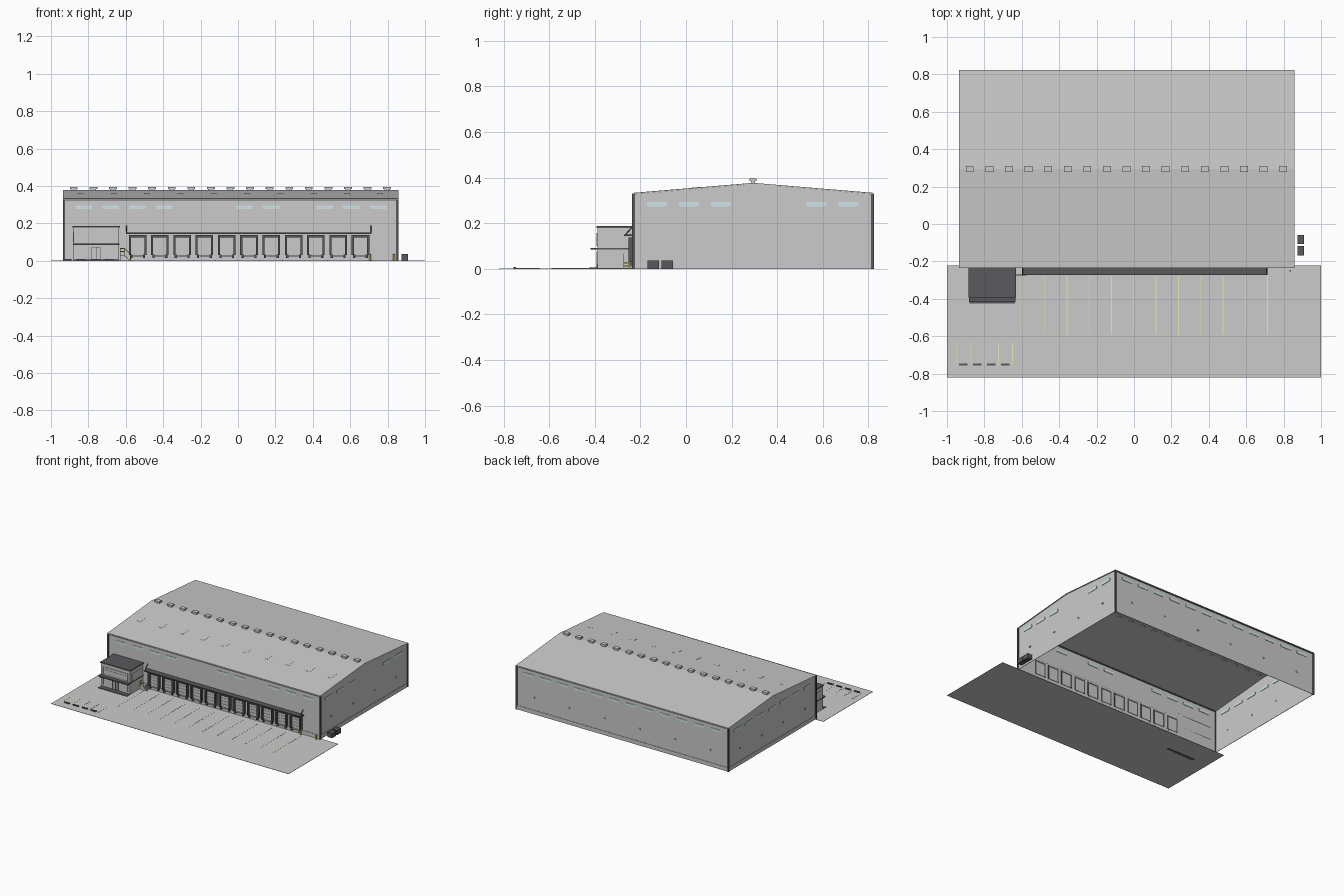
import bpy, bmesh, math
from mathutils import Vector

if "Cube" in bpy.data.objects:
    bpy.data.objects.remove(bpy.data.objects["Cube"])


def mat(name, r, g, b):
    m = bpy.data.materials.new(name)
    m.diffuse_color = (r, g, b, 1)
    m.use_nodes = True
    m.node_tree.nodes["Principled BSDF"].inputs["Base Color"].default_value = m.diffuse_color
    return m


DARK = mat("dark_trim", 0.10, 0.10, 0.11)
GLASS = mat("pale_glass", 0.62, 0.78, 0.82)
YELLOW = mat("safety_yellow", 0.85, 0.68, 0.10)
LIGHT = mat("pale_concrete", 0.75, 0.75, 0.72)
LINE = mat("line_paint", 0.85, 0.80, 0.45)


def finish(name, bm, m=None):
    bmesh.ops.recalc_face_normals(bm, faces=bm.faces)
    me = bpy.data.meshes.new(name)
    bm.to_mesh(me)
    bm.free()
    ob = bpy.data.objects.new(name, me)
    bpy.context.collection.objects.link(ob)
    if m:
        me.materials.append(m)
    return ob


def boxes(name, items, m=None):
    """One object from many boxes (x0, x1, y0, y1, z0, z1)."""
    bm = bmesh.new()
    for x0, x1, y0, y1, z0, z1 in items:
        vs = bmesh.ops.create_cube(bm, size=1)["verts"]
        for v in vs:
            v.co = Vector(((x0 + x1) / 2 + v.co.x * (x1 - x0),
                           (y0 + y1) / 2 + v.co.y * (y1 - y0),
                           (z0 + z1) / 2 + v.co.z * (z1 - z0)))
    return finish(name, bm, m)


def extrude_x(name, profile, x0, x1, m=None, open_bottom=False, ends=True):
    """Extrude a (y, z) outline along x."""
    bm = bmesh.new()
    a = [bm.verts.new((x0, y, z)) for y, z in profile]
    b = [bm.verts.new((x1, y, z)) for y, z in profile]
    n = len(profile)
    for i in range(n):
        if open_bottom and i == n - 1:
            continue
        j = (i + 1) % n
        bm.faces.new((a[i], a[j], b[j], b[i]))
    if ends:
        bm.faces.new(a)
        bm.faces.new(b)
    return finish(name, bm, m)


def rods(name, segs, r, m=None, sides=8):
    """Cylinders between pairs of points."""
    bm = bmesh.new()
    for p, q in segs:
        p, q = Vector(p), Vector(q)
        d = q - p
        vs = bmesh.ops.create_cone(bm, cap_ends=True, segments=sides, radius1=r,
                                   radius2=r, depth=d.length)["verts"]
        rot = d.to_track_quat('Z', 'Y')
        for v in vs:
            v.co = rot @ v.co + (p + q) / 2
    return finish(name, bm, m)


# main hall: open-bottomed gabled shell and roof
X0, X1, Y0, Y1 = -0.93, 0.852, -0.23, 0.818
YR, EAVE, RIDGE = 0.294, 0.328, 0.372
extrude_x("hall_walls", [(Y0, 0), (Y0, EAVE), (YR, RIDGE), (Y1, EAVE), (Y1, 0)],
          X0, X1, open_bottom=True)
extrude_x("hall_roof", [(Y0 - .005, EAVE), (YR, RIDGE), (Y1 + .005, EAVE),
                        (Y1 + .005, EAVE + .005), (YR, RIDGE + .005), (Y0 - .005, EAVE + .005)],
          X0 - .005, X1 + .005)
boxes("gutters", [(X0 - .004, X1 + .004, y - .005, y + .005, EAVE - .006, EAVE + .003)
                  for y in (Y0, Y1)], DARK)
boxes("corner_trims", [(x - .006, x + .006, y - .006, y + .006, 0, EAVE)
                       for x in (X0, X1) for y in (Y0, Y1)], DARK)
p = .003
boxes("plinth", [(X0 - p, X1 + p, Y0 - p, Y0, 0, .03), (X0 - p, X1 + p, Y1, Y1 + p, 0, .03),
                 (X0 - p, X0, Y0, Y1, 0, .03), (X1, X1 + p, Y0, Y1, 0, .03)], LIGHT)

# high-level window strips
front_w, side_w = [], []
for i in range(12):
    cx = -0.824 + .143 * i
    if i not in (4, 5, 8):
        front_w.append((cx - .044, cx + .044, Y0 - .003, Y0 + .003, .276, .296))
    front_w.append((cx - .044, cx + .044, Y1 - .003, Y1 + .003, .276, .296))
for i in range(7):
    cy = -0.127 + .14 * i
    if i not in (3, 4):
        side_w.append((X1 - .003, X1 + .003, cy - .044, cy + .044, .274, .294))
    side_w.append((X0 - .003, X0 + .003, cy - .044, cy + .044, .274, .294))
boxes("long_wall_windows", front_w, GLASS)
boxes("gable_windows", side_w, GLASS)

# wall lamps
lamps = [(x + s * .001 - .005, x + s * .001 + .005, y - .005, y + .005, .122, .131)
         for x, s in ((X0, -1), (X1, 1)) for y in (-.10, .162, .42, .68)]
lamps += [(x - .005, x + .005, Y1 - .002, Y1 + .006, .122, .131)
          for x in [-.78 + .297 * i for i in range(6)]]
boxes("wall_lamps", lamps, LIGHT)

# ridge vents: neck and wider cap
vx = [-.878 + .1047 * i for i in range(17)]
boxes("ridge_vent_necks", [(x - .015, x + .015, YR - .009, YR + .009, .366, .386) for x in vx])
boxes("ridge_vent_caps", [(x - .021, x + .021, YR - .015, YR + .015, .384, .395) for x in vx])

# flush skylights on the front slope
slope = (RIDGE - EAVE) / (YR - Y0)
for i in range(10):
    cx = -.842 + .178 * i
    zs = [EAVE + .005 + slope * (y - Y0) for y in (.01, .075)]
    extrude_x("skylight", [(.01, zs[0]), (.075, zs[1]), (.075, zs[1] + .001), (.01, zs[0] + .001)],
              cx - .016, cx + .016)

# loading doors with shelters, bumpers and canopy
shelter, door, ribs, bump, leveller = [], [], [], [], []
for i in range(11):
    c = -.537 + .1192 * i
    ys = Y0 - .022
    shelter += [(c - .047, c - .036, ys, Y0 + .003, .03, .137),
                (c + .036, c + .047, ys, Y0 + .003, .03, .137),
                (c - .047, c + .047, ys, Y0 + .003, .124, .137)]
    door.append((c - .036, c + .036, Y0 - .005, Y0 + .003, .03, .124))
    ribs += [(c - .036, c + .036, Y0 - .007, Y0 - .004, z, z + .002) for z in (.052, .075, .098)]
    bump += [(c + s * .034 - .006, c + s * .034 + .006, Y0 - .016, Y0, .014, .034) for s in (-1, 1)]
    leveller.append((c - .027, c + .027, Y0 - .014, Y0, .024, .03))
boxes("dock_shelters", shelter, DARK)
boxes("dock_doors", door)
boxes("dock_door_ribs", ribs)
boxes("dock_bumpers", bump, DARK)
boxes("dock_levellers", leveller)
boxes("dock_canopy", [(-.60, .715, -.272, Y0, .143, .151)], DARK)
rods("canopy_ties", [((x, -.268, .148), (x, Y0, .188)) for x in (-.597, .71)], .0025, DARK)

# side stair next to the office
n = 4
boxes("stair", [(-.632, -.605, -.275, Y0, 0, .03)] +
      [(-.605 + .008 * i, -.597 + .008 * i, -.275, Y0, 0, .024 - .007 * i) for i in range(n)])
rods("stair_rails", [((-.63, -.273, .066), (-.606, -.273, .066)),
                     ((-.63, -.273, .05), (-.606, -.273, .05)),
                     ((-.606, -.273, .066), (-.575, -.273, .036))] +
     [((x, -.273, z), (x, -.273, z + .036)) for x, z in ((-.63, .03), (-.606, .03), (-.575, 0))],
     .002, YELLOW)
rods("bollards", [((x, -.25, 0), (x, -.25, .035)) for x in (.705, .835)], .005, YELLOW, 12)

# office block
ox0, ox1, oy = -.88, -.637, -.388
oc = (ox0 + ox1) / 2
boxes("office_walls", [(ox0, ox1, oy, Y0, 0, .18)], LIGHT)
boxes("office_roof", [(ox0 - .005, ox1 + .005, oy - .005, Y0, .179, .187)], DARK)
boxes("office_canopy", [(ox0 - .003, ox1 + .003, -.418, oy, .084, .091)], DARK)
boxes("office_step", [(ox0, ox1, -.425, oy, 0, .006)], DARK)
boxes("office_floor_band", [(ox0 - .002, ox1 + .002, oy - .002, Y0, .084, .091)], DARK)
boxes("office_glass", [(ox0 + .018, ox1 - .018, oy - .002, oy + .002, .10, .155),
                       (ox0 + .018, oc - .03, oy - .002, oy + .002, .02, .075),
                       (oc + .03, ox1 - .018, oy - .002, oy + .002, .02, .075),
                       (ox0 - .002, ox1 + .002, oy + .018, Y0 - .02, .10, .152)])
mull = []
for i in range(6):
    x = ox0 + .018 + (ox1 - ox0 - .036) * i / 5
    mull.append((x - .0015, x + .0015, oy - .004, oy, .10, .155))
    if abs(x - oc) > .03:
        mull.append((x - .0015, x + .0015, oy - .004, oy, .02, .075))
mull += [(ox0 + .018, ox1 - .018, oy - .004, oy, z, z + .002) for z in (.10, .135, .154)]
boxes("office_mullions", mull)
boxes("office_door_frame", [(oc - .024, oc - .021, oy - .005, oy, .005, .072),
                            (oc + .021, oc + .024, oy - .005, oy, .005, .072),
                            (oc - .0015, oc + .0015, oy - .005, oy, .005, .072),
                            (oc - .024, oc + .024, oy - .005, oy, .07, .074)], DARK)

# cooling units beside the right wall
boxes("cooling_units", [(.873, .909, a, a + .05, 0, .036) for a in (-.168, -.108)], DARK)

# yard slab with painted bays and wheel stops
boxes("yard", [(-1, 1, -.82, -.222, 0, .002)])
boxes("dock_lines", [(x - .002, x + .002, -.59, -.275, .001, .003)
                     for x in [-.597 + .1192 * i for i in range(12)]], LINE)
boxes("parking_lines", [(x - .002, x + .002, -.755, -.64, .001, .003)
                        for x in [-.95 + .075 * i for i in range(5)]], LINE)
boxes("wheel_stops", [(x - .022, x + .022, -.756, -.746, .001, .009)
                      for x in [-.913 + .075 * i for i in range(4)]], DARK)
